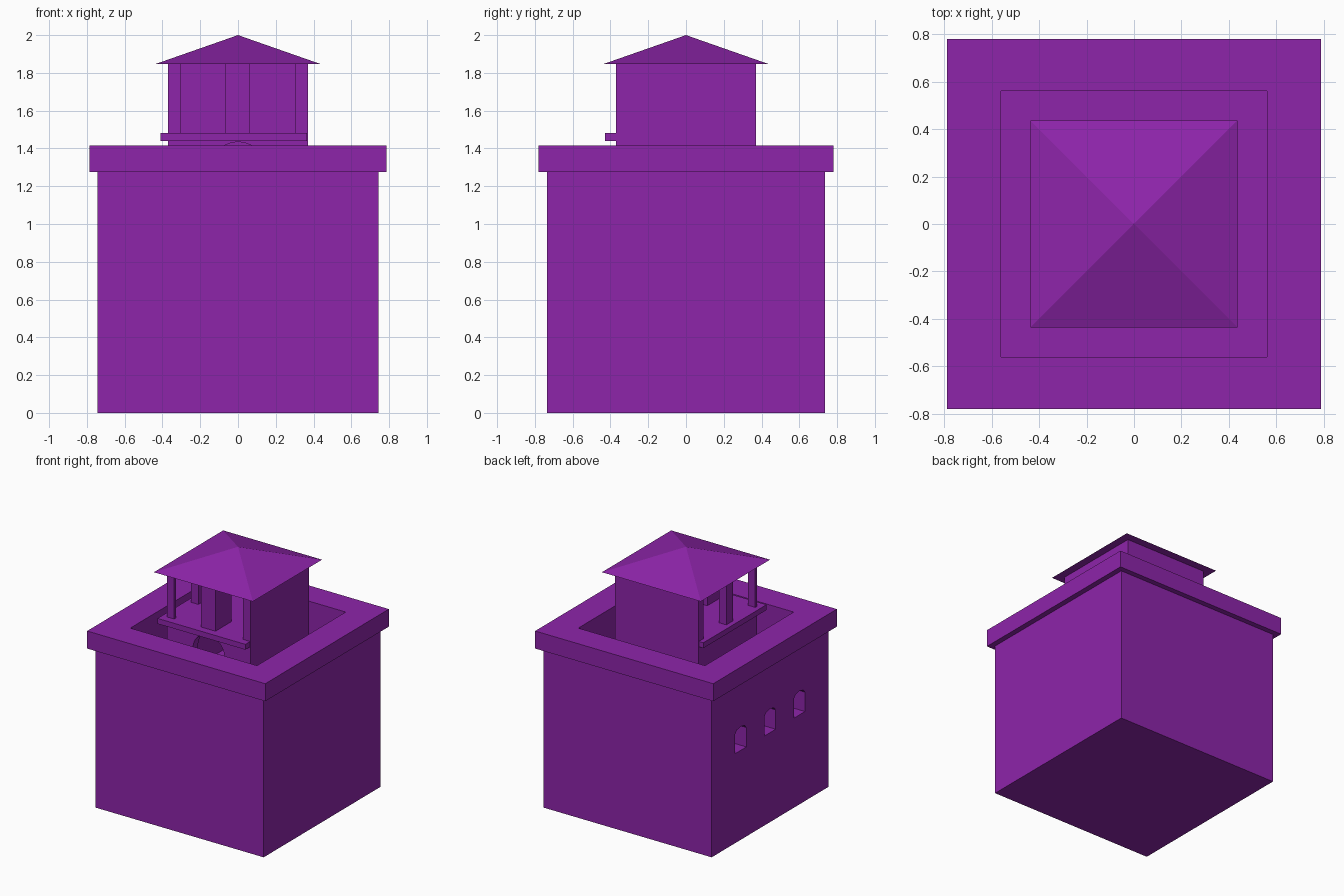
import bpy, bmesh, math

if "Cube" in bpy.data.objects:
    bpy.data.objects.remove(bpy.data.objects["Cube"])

mat = bpy.data.materials.new("purple")
mat.diffuse_color = (0.27, 0.018, 0.402, 1)
mat.use_nodes = True
mat.node_tree.nodes["Principled BSDF"].inputs["Base Color"].default_value = mat.diffuse_color


def make(name, bm):
    bmesh.ops.recalc_face_normals(bm, faces=bm.faces)
    me = bpy.data.meshes.new(name)
    bm.to_mesh(me)
    bm.free()
    ob = bpy.data.objects.new(name, me)
    bpy.context.collection.objects.link(ob)
    me.materials.append(mat)
    return ob


def box(name, x0, x1, y0, y1, z0, z1):
    bm = bmesh.new()
    bmesh.ops.create_cube(bm, size=1)
    for v in bm.verts:
        v.co = (x1 if v.co.x > 0 else x0,
                y1 if v.co.y > 0 else y0,
                z1 if v.co.z > 0 else z0)
    return make(name, bm)


def arch(name, place, depth, half, z0, spring, rise, sides):
    """Arched prism; place(u, d, z) maps width, depth and height to a point."""
    pts = [(-half, z0), (half, z0)]
    pts += [(half * math.cos(math.pi * i / sides), spring + rise * math.sin(math.pi * i / sides))
            for i in range(sides + 1)]
    bm = bmesh.new()
    rings = [[bm.verts.new(place(u, d, z)) for u, z in pts] for d in depth]
    bm.faces.new(rings[0])
    bm.faces.new(rings[1])
    n = len(pts)
    for i in range(n):
        j = (i + 1) % n
        bm.faces.new((rings[0][i], rings[0][j], rings[1][j], rings[1][i]))
    return make(name, bm)


def cut(ob, cutter):
    cutter.hide_render = True
    mod = ob.modifiers.new("cut", 'BOOLEAN')
    mod.operation = 'DIFFERENCE'
    mod.solver = 'EXACT'
    mod.object = cutter
    bpy.context.view_layer.objects.active = ob
    bpy.ops.object.modifier_apply(modifier=mod.name)
    bpy.data.objects.remove(cutter)


FLOOR, DECK, EAVE = 1.0, 1.483, 1.85

# Main block and parapet around a sunken terrace
body = box("main_block", -.743, .743, -.737, .737, 0, 1.275)
parapet = box("parapet", -.787, .787, -.78, .78, 1.275, 1.415)
for part in (body, parapet):
    cut(part, box("terrace_cutter", -.56, .56, -.56, .56, FLOOR, 1.6))

# Three small windows on the left wall
for y in (-.37, 0, .37):
    cut(body, arch("window_cutter", lambda u, d, z: (d, y + u, z),
                   (-.9, -.63), .07, .715, .87, .035, 4))

# Turret base, hollow, with an arched doorway at the front
base = box("turret_base", -.37, .37, -.37, .37, FLOOR, 1.46)
cut(base, box("room_cutter", -.305, .305, -.305, .305, FLOOR - .1, 1.44))
cut(base, arch("door_cutter", lambda u, d, z: (u, d, z),
               (-.5, -.2), .14, FLOOR - .1, 1.295, .14, 12))

# Projecting deck and the two closed walls of the lookout
box("lookout_deck", -.41, .366, -.43, .366, 1.44, DECK)
box("right_wall", .305, .37, -.37, .37, 1.44, EAVE)
box("back_wall", -.37, .305, .305, .37, 1.44, EAVE)

# Posts on the two open sides
box("corner_post", -.37, -.305, -.37, -.345, DECK, EAVE)
box("front_pier", -.07, .06, -.37, -.17, DECK, EAVE)
box("left_post", -.37, -.305, -.065, .02, DECK, EAVE)

# Pyramid roof
bm = bmesh.new()
r = .437
ring = [bm.verts.new((x, y, EAVE - .003)) for x, y in ((-r, -r), (r, -r), (r, r), (-r, r))]
top = bm.verts.new((0, 0, 2))
bm.faces.new(ring)
for i in range(4):
    bm.faces.new((ring[i], ring[(i + 1) % 4], top))
make("roof", bm)
